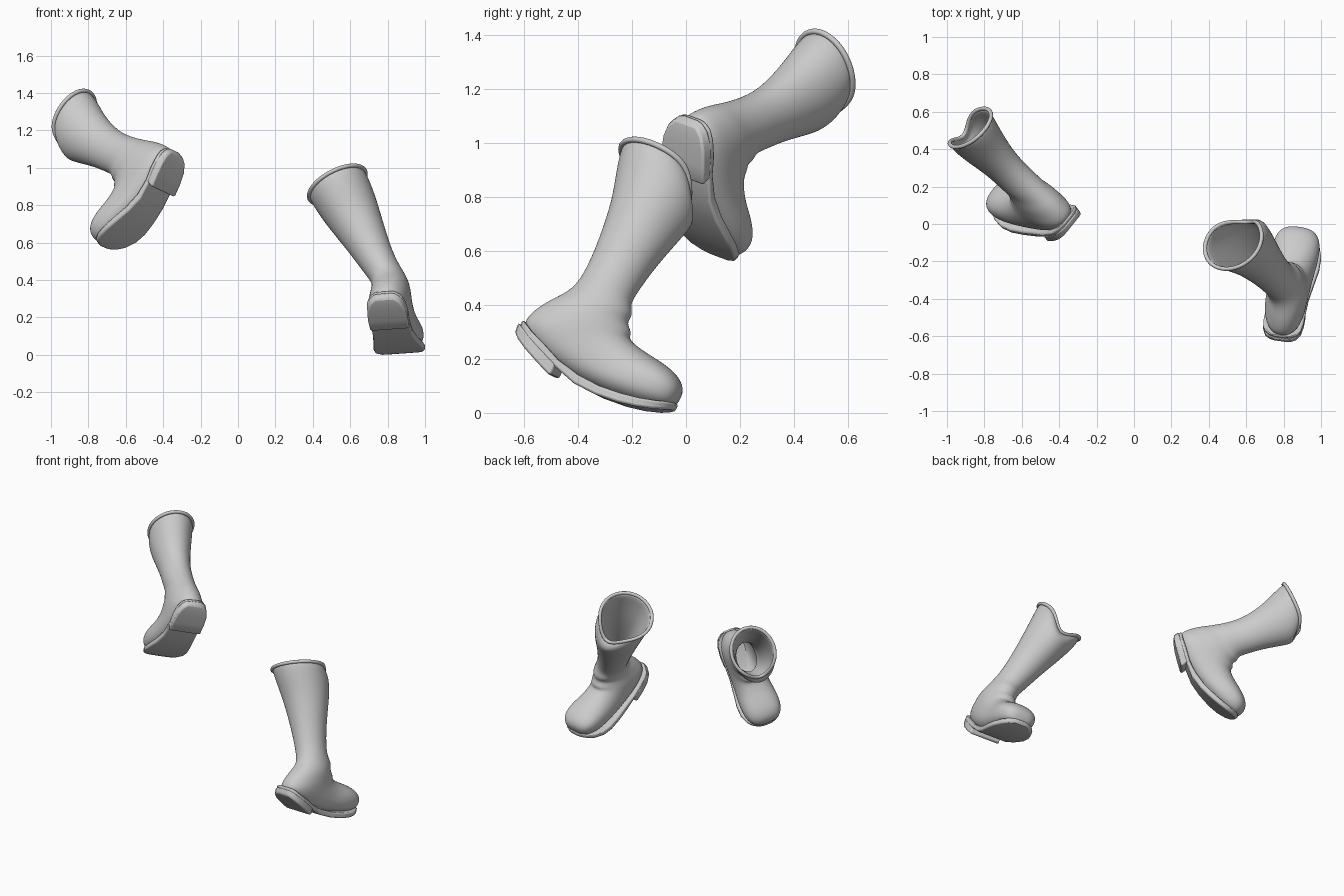
import bpy, bmesh
from math import sin, cos, pi, exp, copysign
from mathutils import Vector, Matrix, Quaternion

if "Cube" in bpy.data.objects:
    bpy.data.objects.remove(bpy.data.objects["Cube"])

# Boot upper, rim to toe: front f,u / back f,u / half width
UPPER = [(.332, .84, .01, .885, .168), (.374, .77, .026, .79, .163), (.355, .66, .055, .67, .145),
         (.305, .49, .068, .49, .112), (.278, .36, .066, .35, .094), (.268, .285, .05, .27, .09),
         (.298, .25, .018, .225, .094), (.282, .215, -.025, .18, .102), (.318, .19, -.066, .12, .108),
         (.312, .168, -.08, .06, .112), (.338, .154, .02, -.01, .112), (.39, .14, .2, -.05, .115),
         (.45, .13, .36, -.055, .13), (.52, .112, .48, -.045, .125), (.562, .08, .545, -.025, .092),
         (.575, .045, .568, -.005, .045)]
# Sole: f, half width, top u, bottom u
SOLE = [(-.078, .03, .085, .055), (-.07, .06, .082, .05), (-.052, .085, .074, .042), (-.02, .102, .056, .026),
        (.04, .108, .03, -.002), (.11, .106, -.005, -.034), (.2, .107, -.03, -.066), (.29, .12, -.04, -.075),
        (.38, .135, -.037, -.072), (.45, .135, -.028, -.062), (.51, .116, -.014, -.047),
        (.545, .088, -.003, -.034), (.565, .052, .003, -.025), (.573, .02, .006, -.02)]
HEEL = [(-.088, .03, .07, .034), (-.08, .06, .066, .028), (-.06, .085, .056, .012), (-.02, .102, .04, -.012),
        (.04, .108, .01, -.042), (.095, .106, -.015, -.068), (.11, .105, -.02, -.066)]
N = 24
PIVOT = Vector((0, .17, .20))


def make(name, rings, frame, closed_ends=(True, True)):
    """Loft a list of equal point rings and place it in the world."""
    bm = bmesh.new()
    loops = [[bm.verts.new(frame @ p) for p in r] for r in rings]
    for a, b in zip(loops, loops[1:]):
        for i in range(len(a)):
            j = (i + 1) % len(a)
            bm.faces.new((a[i], a[j], b[j], b[i]))
    if closed_ends[0]:
        bm.faces.new(loops[0])
    if closed_ends[1]:
        bm.faces.new(loops[-1])
    bmesh.ops.recalc_face_normals(bm, faces=bm.faces)
    me = bpy.data.meshes.new(name)
    bm.to_mesh(me)
    bm.free()
    ob = bpy.data.objects.new(name, me)
    bpy.context.collection.objects.link(ob)
    return ob


def smooth(ob, angle):
    bpy.ops.object.select_all(action='DESELECT')
    ob.select_set(True)
    bpy.context.view_layer.objects.active = ob
    bpy.ops.object.shade_smooth_by_angle(angle=angle)


def squash(v, e):
    return copysign(abs(v) ** e, v)


def upper_rings(lean, stretch, heel, width):
    """Elliptic rings; the shaft is bent at the ankle towards lean."""
    turn = Vector((0, 0, 1)).rotation_difference(Vector(lean))
    out = []
    for k, (pf, pu, qf, qu, w) in enumerate(UPPER):
        qf -= heel * exp(-((qu - .29) / .1) ** 2)
        P, Q = Vector((0, pf, pu)), Vector((0, qf, qu))
        c, h = (P + Q) / 2, (P - Q) / 2
        t = max(0, min(1, (c.z - .10) / .25))
        t = t * t * (3 - 2 * t)
        if k < 4:
            w *= width
        rot = Quaternion().slerp(turn, t)
        dip = {0: .10, 1: .07, 2: .02}.get(k, 0)
        e = .85 if k > 8 else 1
        ring = []
        for i in range(N):
            a = 2 * pi * i / N
            p = c + h * squash(cos(a), e) + Vector((w * squash(sin(a), e), 0, 0))
            d = min(a, 2 * pi - a)
            p.z -= dip * exp(-(d / .55) ** 2)
            p -= PIVOT
            if p.z > 0 and t > 0:
                p.z *= 1 + (stretch - 1) * t
            ring.append(PIVOT + rot @ p)
        out.append(ring)
    return out


def slab_rings(stations):
    return [[Vector((-w, f, b)), Vector((w, f, b)), Vector((w, f, t)), Vector((-w, f, t))]
            for f, w, t, b in stations]


def boot(side, origin, s, f, lean, stretch, heel, width, size):
    f = Vector(f).normalized()
    s = Vector(s)
    s = (s - f * s.dot(f)).normalized()
    u = s.cross(f)
    frame = (Matrix.Translation(origin) @ Matrix((s, f, u)).transposed().to_4x4()
             @ Matrix.Scale(size, 4))

    # leather upper with a hollow shaft
    rings = upper_rings(lean, stretch, heel, width)
    ob = make(side + "_boot_upper", rings, frame, (False, True))
    m = ob.modifiers.new("wall", 'SOLIDIFY')
    m.thickness, m.offset = .016, -1
    m = ob.modifiers.new("round", 'SUBSURF')
    m.levels = m.render_levels = 2
    smooth(ob, pi)

    # rolled rim bead
    cu = bpy.data.curves.new(side + "_boot_rim", 'CURVE')
    cu.dimensions, cu.bevel_depth, cu.bevel_resolution = '3D', .011, 4
    sp = cu.splines.new('NURBS')
    sp.points.add(N - 1)
    for pt, p in zip(sp.points, rings[0]):
        pt.co = (*(frame @ p), 1)
    sp.use_cyclic_u, sp.order_u = True, 4
    bpy.context.collection.objects.link(bpy.data.objects.new(side + "_boot_rim", cu))

    # sole and heel block
    for part, st in (("sole", SOLE), ("heel", HEEL)):
        ob = make(side + "_boot_" + part, slab_rings(st), frame)
        m = ob.modifiers.new("edge", 'BEVEL')
        m.width, m.segments, m.limit_method, m.angle_limit = .008, 2, 'ANGLE', .9
        smooth(ob, .7)


boot("right", (.795, -.56, .235), (.98, -.14, .07), (.16, .92, -.36), (-.265, -.03, .57), 1.0, 0, 1, 1)
boot("left", (-.365, 0, .99), (.60, .75, -.28), (-.65, .25, -.72), (0, .085, .5), .84, .04, .84, .98)
